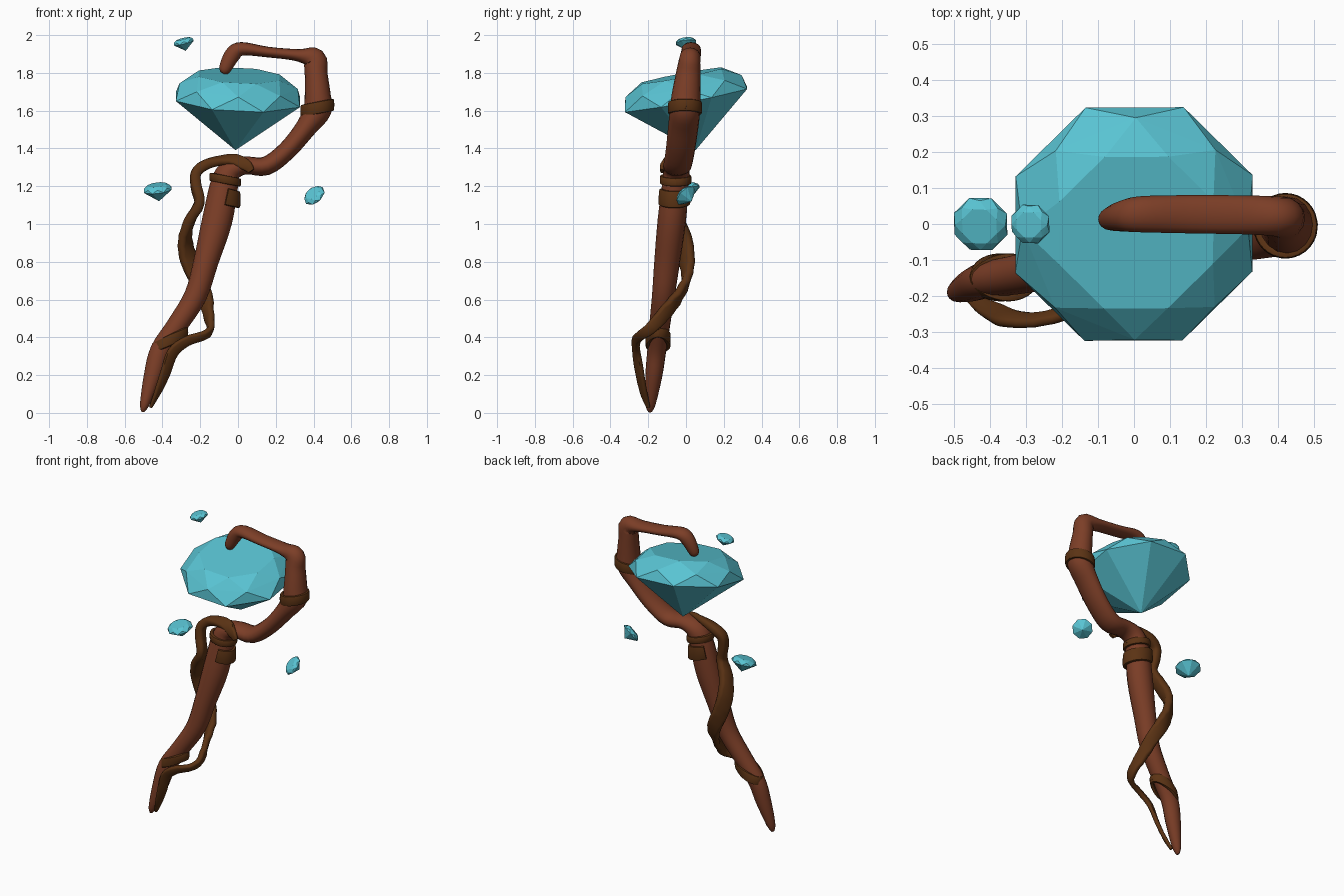
import bpy
import bmesh
import math
from mathutils import Vector

default = bpy.data.objects.get("Cube")
if default:
    bpy.data.objects.remove(default, do_unlink=True)


def material(name, color):
    mat = bpy.data.materials.new(name)
    mat.use_nodes = True
    mat.diffuse_color = (*color, 1)
    bsdf = next(n for n in mat.node_tree.nodes if n.type == 'BSDF_PRINCIPLED')
    bsdf.inputs["Base Color"].default_value = (*color, 1)
    return mat


WOOD = material("red brown wood", (0.20, 0.048, 0.02))
VINE = material("dark brown vine", (0.105, 0.033, 0.007))
GEM = material("turquoise crystal", (0.10, 0.55, 0.65))


def add_object(name, bm, mat):
    bmesh.ops.recalc_face_normals(bm, faces=bm.faces)
    mesh = bpy.data.meshes.new(name)
    bm.to_mesh(mesh)
    bm.free()
    mesh.materials.append(mat)
    obj = bpy.data.objects.new(name, mesh)
    bpy.context.collection.objects.link(obj)
    return obj


def smooth(obj):
    bpy.ops.object.select_all(action='DESELECT')
    obj.select_set(True)
    bpy.context.view_layer.objects.active = obj
    bpy.ops.object.shade_smooth_by_angle(angle=math.radians(50))


def spline(rows, steps):
    """Smooth curve through rows of x, y, z and two half sizes."""
    rows = [Vector(r) for r in rows]
    ext = [rows[0]] + rows + [rows[-1]]
    out = []
    for a, b, c, d in zip(ext, ext[1:], ext[2:], ext[3:]):
        for k in range(steps):
            t = k / steps
            out.append(0.5 * (2 * b + (c - a) * t + (2 * a - 5 * b + 4 * c - d) * t ** 2
                              + (3 * b - a - 3 * c + d) * t ** 3))
    return out + [rows[-1]]


def sweep(name, rows, hint, mat, steps=4, sides=16, power=1.0):
    """Sweep a rounded section along rows; the second size lies along the hint."""
    path = spline(rows, steps)
    centres = [Vector(p[:3]) for p in path]
    bm = bmesh.new()
    rings = []
    last = len(path) - 1
    for i, (p, c) in enumerate(zip(path, centres)):
        tangent = (centres[min(i + 1, last)] - centres[max(i - 1, 0)]).normalized()
        h = hint(c)
        v = (h - tangent * h.dot(tangent)).normalized()
        u = tangent.cross(v)
        ring = []
        for k in range(sides):
            ang = math.tau * k / sides
            ca, sa = math.cos(ang), math.sin(ang)
            ca = math.copysign(abs(ca) ** power, ca)
            sa = math.copysign(abs(sa) ** power, sa)
            ring.append(bm.verts.new(c + u * ca * p[3] + v * sa * p[4]))
        rings.append(ring)
    for r, s in zip(rings, rings[1:]):
        for k in range(sides):
            n = (k + 1) % sides
            bm.faces.new((r[k], r[n], s[n], s[k]))
    bm.faces.new(rings[0])
    bm.faces.new(rings[-1])
    smooth(add_object(name, bm, mat))


# Staff: tapered shaft, bent arm and hooked tip
staff = [
    (-.505, -.19, .005, .008, .010), (-.493, -.188, .05, .026, .028),
    (-.45, -.17, .20, .048, .045), (-.41, -.155, .33, .055, .050),
    (-.325, -.14, .46, .055, .055), (-.225, -.12, .62, .060, .060),
    (-.17, -.10, .80, .066, .068), (-.11, -.075, 1.02, .080, .075),
    (-.07, -.055, 1.22, .073, .070), (-.035, -.05, 1.285, .060, .070),
    (.04, -.05, 1.31, .047, .070), (.15, -.045, 1.308, .050, .075),
    (.26, -.03, 1.39, .050, .077), (.36, -.015, 1.51, .056, .080),
    (.42, -.005, 1.605, .075, .080), (.422, 0, 1.68, .069, .076),
    (.413, .012, 1.80, .060, .064), (.402, .02, 1.873, .062, .056),
    (.32, .025, 1.893, .033, .054), (.16, .027, 1.91, .028, .053),
    (.02, .027, 1.927, .036, .050), (-.03, .022, 1.895, .042, .043),
    (-.07, .013, 1.82, .032, .030), (-.083, .011, 1.80, .015, .015),
]
sweep("staff", staff, lambda c: Vector((0, 1, 0)), WOOD)
core = [Vector(p[:3]) for p in spline(staff, 4)]


def away_from_staff(c):
    return c - min(core, key=lambda q: (q - c).length)


# Vine: flat ribbon climbing around the shaft
vine = [
    (-.462, -.20, .03, .010, .008), (-.425, -.225, .11, .022, .012),
    (-.385, -.245, .21, .030, .014), (-.345, -.262, .32, .032, .015),
    (-.27, -.265, .38, .028, .015), (-.18, -.24, .41, .026, .016),
    (-.145, -.19, .445, .032, .018), (-.155, -.12, .52, .038, .020),
    (-.175, -.04, .62, .042, .022), (-.215, .003, .71, .046, .024),
    (-.26, .005, .81, .050, .026), (-.28, -.015, .92, .050, .026),
    (-.255, -.055, 1.02, .045, .028), (-.205, -.085, 1.11, .042, .026),
    (-.222, -.075, 1.20, .036, .028), (-.222, -.065, 1.27, .034, .028),
    (-.175, -.055, 1.312, .034, .028), (-.10, -.065, 1.335, .036, .022),
    (-.02, -.085, 1.34, .036, .018), (.045, -.118, 1.31, .030, .014),
    (.07, -.128, 1.28, .018, .010),
]
sweep("vine", vine, away_from_staff, VINE, sides=12, power=.6)


# Bands: tilted wraps hugging the staff
def band(name, centre, rx, ry, half, slope, start=0, end=365, thick=.012):
    cx, cy, cz = centre
    rows = []
    for k in range(17):
        a = math.radians(start + (end - start) * k / 16)
        dx = rx * math.cos(a)
        rows.append((cx + dx, cy + ry * math.sin(a), cz + slope * dx, half, thick))
    mid = Vector(centre)

    def outward(c):
        return Vector((c.x - mid.x, c.y - mid.y, 0))
    sweep(name, rows, outward, VINE, steps=2, sides=12, power=.5)


band("elbow_band", (.42, -.005, 1.615), .078, .079, .032, .2)
band("neck_band", (-.068, -.055, 1.235), .072, .072, .022, -.2)
band("collar_band", (-.083, -.062, 1.15), .084, .074, .045, -.25, -75, 130)
band("ankle_band", (-.36, -.148, .385), .085, .054, .028, .5)


# Crystals: faceted brilliant cuts
def crystal(name, centre, radius, axis):
    bm = bmesh.new()
    bm.verts.new((0, 0, -.77))
    for r, z, turn in ((1, 0, .5), (.88, .2, 0), (.65, .36, .5)):
        for k in range(8):
            a = math.tau * (k + turn) / 8
            bm.verts.new((r * math.cos(a), r * math.sin(a), z))
    bmesh.ops.convex_hull(bm, input=bm.verts)
    bmesh.ops.dissolve_limit(bm, angle_limit=.02, verts=bm.verts, edges=bm.edges)
    turn = Vector((0, 0, 1)).rotation_difference(Vector(axis))
    for v in bm.verts:
        v.co = turn @ (v.co * radius) + Vector(centre)
    add_object(name, bm, GEM)


crystal("large_crystal", (0, 0, 1.66), .356, (.05, -.19, 1))
crystal("right_crystal", (-.425, 0, 1.18), .08, (-.12, -.25, 1))
crystal("upper_crystal", (-.287, 0, 1.96), .058, (-.25, -.12, 1))
crystal("left_crystal", (.405, 0, 1.15), .063, (-.5, -.6, .6))
